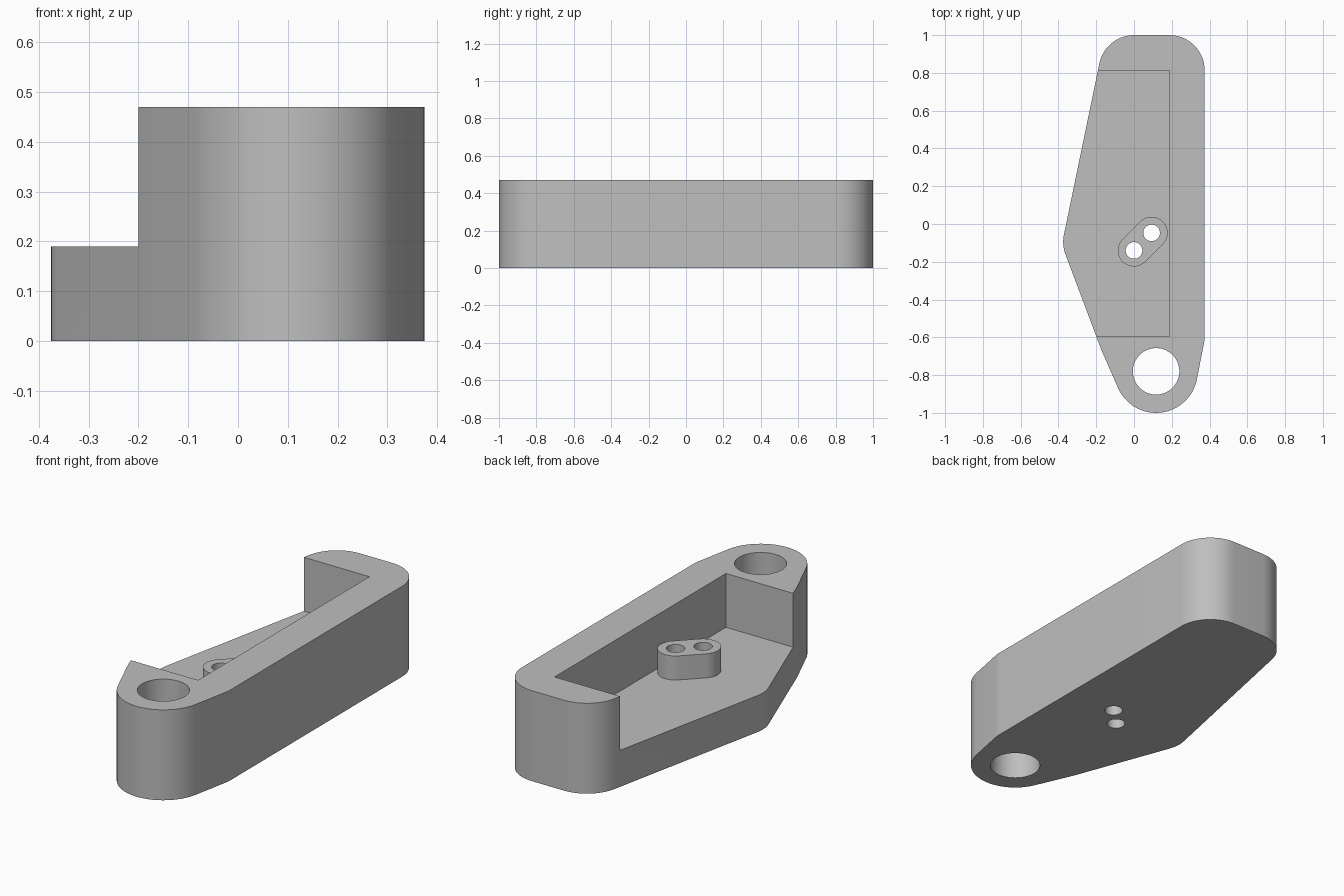
import bpy, bmesh, math
from mathutils import Vector, geometry

cube = bpy.data.objects.get("Cube")
if cube:
    bpy.data.objects.remove(cube, do_unlink=True)

grey = bpy.data.materials.new("plain grey")
grey.use_nodes = True
grey.diffuse_color = (0.52, 0.52, 0.52, 1)
grey.node_tree.nodes["Principled BSDF"].inputs["Base Color"].default_value = (0.52, 0.52, 0.52, 1)


def prism(name, points, z0, z1):
    """Extrude the convex outline around the points from z0 to z1."""
    outline = [points[i] for i in geometry.convex_hull_2d(points)]
    bm = bmesh.new()
    base = bm.faces.new([bm.verts.new((p.x, p.y, z0)) for p in outline])
    out = bmesh.ops.extrude_face_region(bm, geom=[base])
    bmesh.ops.translate(bm, vec=(0, 0, z1 - z0),
                        verts=[v for v in out["geom"] if isinstance(v, bmesh.types.BMVert)])
    bmesh.ops.recalc_face_normals(bm, faces=bm.faces)
    mesh = bpy.data.meshes.new(name)
    bm.to_mesh(mesh)
    bm.free()
    mesh.materials.append(grey)
    obj = bpy.data.objects.new(name, mesh)
    bpy.context.collection.objects.link(obj)
    return obj


def disc(x, y, r, n=64):
    return [Vector((x + r * math.cos(2 * math.pi * i / n),
                    y + r * math.sin(2 * math.pi * i / n))) for i in range(n)]


def combine(target, tool, operation):
    """Apply a boolean and remove the tool object."""
    bpy.context.view_layer.objects.active = target
    mod = target.modifiers.new("cut", 'BOOLEAN')
    mod.operation, mod.object, mod.solver = operation, tool, 'EXACT'
    bpy.ops.object.modifier_apply(modifier=mod.name)
    bpy.data.objects.remove(tool, do_unlink=True)


HEIGHT, FLOOR, BOSS_TOP = 0.47, 0.19, 0.315
R = 0.187
FRONT, BACK = -0.595, 0.813

# Body: rounded outline stretched around the corner discs and the pivot end
corners = [(0, BACK), (R, BACK), (-0.188, -0.095), (R, FRONT), (0, FRONT)]
outline = disc(0.117, -0.78, 0.22)
for x, y in corners:
    outline += disc(x, y, R)
body = prism("bracket_body", outline, 0, HEIGHT)

# Pocket open towards the right side
pocket = [Vector((x, y)) for x in (-0.6, R) for y in (FRONT, BACK)]
combine(body, prism("pocket_cutter", pocket, FLOOR, 0.6), 'DIFFERENCE')

# Slanted boss on the pocket floor
pins = [(0, -0.14), (0.093, -0.047)]
boss = prism("boss", disc(*pins[0], 0.085) + disc(*pins[1], 0.085), 0.1, BOSS_TOP)
combine(body, boss, 'UNION')

# Pivot hole and the two pin holes, all the way through
for x, y, r in [(0.117, -0.78, 0.123)] + [(x, y, 0.044) for x, y in pins]:
    combine(body, prism("hole_cutter", disc(x, y, r), -0.1, 0.6), 'DIFFERENCE')

# Smooth the rounded walls, keep the edges sharp
bpy.ops.object.select_all(action='DESELECT')
body.select_set(True)
bpy.context.view_layer.objects.active = body
bpy.ops.object.shade_smooth_by_angle(angle=math.radians(7))
